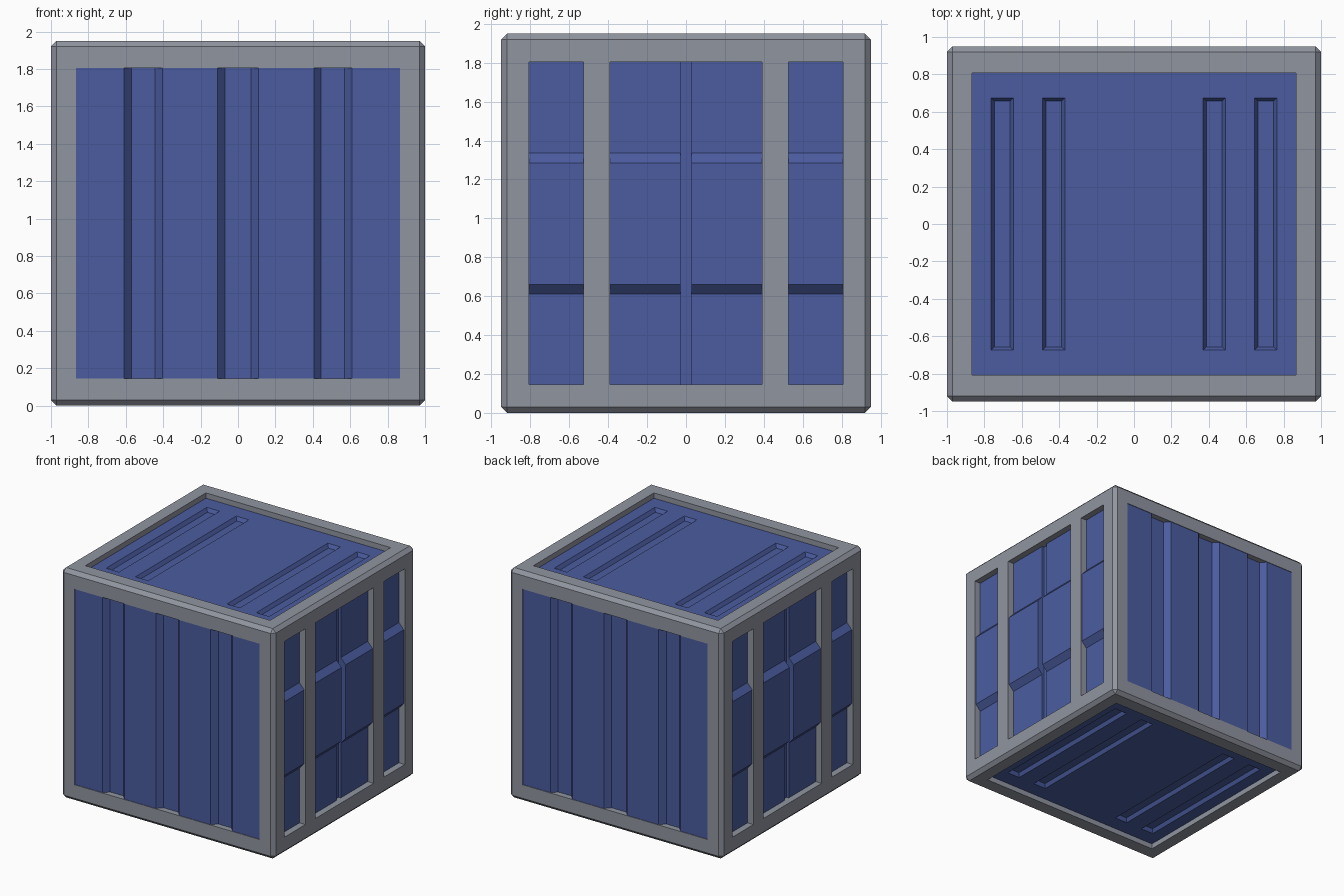
import bpy
import bmesh
from math import copysign
from mathutils import Vector

cube = bpy.data.objects.get("Cube")
if cube:
    bpy.data.objects.remove(cube, do_unlink=True)


def make_material(name, color):
    mat = bpy.data.materials.new(name)
    mat.use_nodes = True
    mat.diffuse_color = color
    mat.node_tree.nodes["Principled BSDF"].inputs["Base Color"].default_value = color
    return mat


GREY = make_material("steel grey", (0.28, 0.3, 0.35, 1))
BLUE = make_material("panel blue", (0.07, 0.108, 0.35, 1))

HALF = Vector((1.0, 0.95, 0.975))       # half size of the crate
OPEN = Vector((0.867, 0.808, 0.83))     # half size of the frame openings
MID = Vector((0, 0, HALF.z))


def finish(name, bm, mat):
    """Turn a crate-centred bmesh into an object standing on the floor."""
    mesh = bpy.data.meshes.new(name)
    bm.to_mesh(mesh)
    bm.free()
    mesh.materials.append(mat)
    obj = bpy.data.objects.new(name, mesh)
    obj.location = MID
    bpy.context.collection.objects.link(obj)
    return obj


def prism(name, profile, axis, start, end, mat):
    """Sweep a closed 2D profile straight along an axis."""
    bm = bmesh.new()
    verts = []
    for a, b in profile:
        co = [a, b]
        co.insert(axis, start)
        verts.append(bm.verts.new(co))
    face = bm.faces.new(verts)
    moved = bmesh.ops.extrude_face_region(bm, geom=[face], use_keep_orig=True)
    shift = Vector((0, 0, 0))
    shift[axis] = end - start
    bmesh.ops.translate(bm, vec=shift,
                        verts=[g for g in moved["geom"] if isinstance(g, bmesh.types.BMVert)])
    bmesh.ops.recalc_face_normals(bm, faces=bm.faces)
    return finish(name, bm, mat)


# Chamfered frame with an opening in each side
bm = bmesh.new()
bmesh.ops.create_cube(bm, size=2)
bmesh.ops.scale(bm, vec=HALF, verts=bm.verts)
bmesh.ops.bevel(bm, geom=bm.edges[:], offset=0.03, segments=1, affect='EDGES')
sides = [f for f in bm.faces if f.calc_area() > 1]
bmesh.ops.inset_individual(bm, faces=sides, thickness=0.1)
for depth in (0, 0.09):
    if depth:
        bmesh.ops.inset_individual(bm, faces=sides, thickness=0.001)
    for face in sides:
        normal_axis = max(range(3), key=lambda i: abs(face.normal[i]))
        for v in face.verts:
            for i in range(3):
                size = HALF[i] - depth if i == normal_axis else OPEN[i]
                v.co[i] = copysign(size, v.co[i])
bmesh.ops.delete(bm, geom=sides, context='FACES_ONLY')
finish("frame", bm, GREY)

# Front and back panels with three upright grooves
outer, floor, inner = 0.945, 0.90, 0.85
for side, s in (("front", -1), ("back", 1)):
    profile = [(-OPEN.x, inner), (-OPEN.x, outer)]
    for x in (-0.507, 0, 0.507):
        half = 0.11 if x == 0 else 0.102
        profile += [(x - half, outer), (x - half + 0.04, floor),
                    (x + half - 0.04, floor), (x + half, outer)]
    profile += [(OPEN.x, outer), (OPEN.x, inner)]
    prism(side + "_panel", [(x, s * y) for x, y in profile], 2, -OPEN.z, OPEN.z, BLUE)

# Side panels: raised middle band, centre seam and two posts
for side, s in (("left", 1), ("right", -1)):
    band = [(0.88, -OPEN.z), (0.945, -OPEN.z), (0.945, -0.365), (0.99, -0.315),
            (0.99, 0.31), (0.945, 0.36), (0.945, OPEN.z), (0.88, OPEN.z)]
    band = [(s * x, z) for x, z in band]
    seam = [(s * x, z) for x, z in
            ((0.87, -OPEN.z), (0.925, -OPEN.z), (0.925, OPEN.z), (0.87, OPEN.z))]
    prism(side + "_seam", seam, 1, -0.04, 0.04, BLUE)
    post = [(s * x, z) for x, z in
            ((0.88, -OPEN.z), (1, -OPEN.z), (1, OPEN.z), (0.88, OPEN.z))]
    for end, t in (("front", -1), ("back", 1)):
        prism(f"{side}_{end}_panel", band, 1, t * 0.028, t * OPEN.y, BLUE)
        prism(f"{side}_{end}_post", post, 1, t * 0.39, t * 0.526, GREY)

# Top and bottom panels with four sunken slots
slots = [(-0.765, -0.645), (-0.49, -0.37), (0.37, 0.49), (0.645, 0.765)]
xs = [-OPEN.x] + [x for slot in slots for x in slot] + [OPEN.x]
ys = [-OPEN.y, -0.675, 0.675, OPEN.y]
for side, s in (("top", 1), ("bottom", -1)):
    bm = bmesh.new()
    grid = [[bm.verts.new((x, y, s * 0.93)) for y in ys] for x in xs]
    sunken = []
    for i in range(len(xs) - 1):
        for j in range(len(ys) - 1):
            quad = [grid[i][j], grid[i + 1][j], grid[i + 1][j + 1], grid[i][j + 1]]
            face = bm.faces.new(quad if s > 0 else quad[::-1])
            if i % 2 and j == 1:
                sunken.append(face)
    bm.normal_update()
    bmesh.ops.inset_individual(bm, faces=sunken, thickness=0.026, depth=-0.03)
    # Merge the flat cells around the slots
    bmesh.ops.dissolve_limit(bm, angle_limit=0.01, verts=bm.verts[:], edges=bm.edges[:])
    finish(side + "_panel", bm, BLUE)
